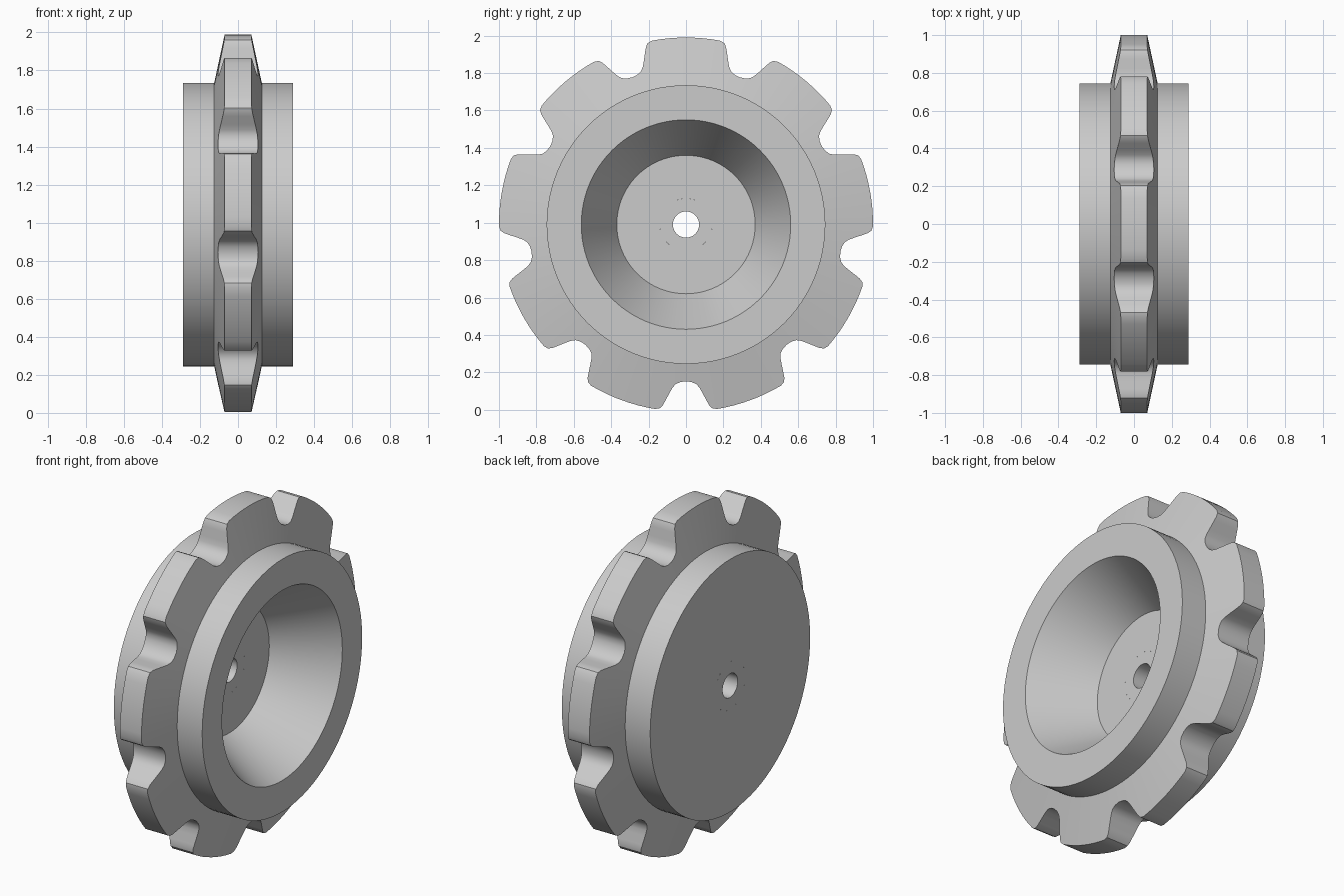
import bpy, bmesh
from math import sin, cos, pi, atan2, hypot

cube = bpy.data.objects.get("Cube")
if cube:
    bpy.data.objects.remove(cube, do_unlink=True)

CENTER_Z = 0.99
TEETH = 9

steel = bpy.data.materials.new("grey steel")
steel.use_nodes = True
steel.diffuse_color = (0.6, 0.6, 0.6, 1)
steel.node_tree.nodes["Principled BSDF"].inputs["Base Color"].default_value = (0.6, 0.6, 0.6, 1)


def loft(name, rings):
    """Join closed rings of points into a closed tube, wrapping around both ways."""
    bm = bmesh.new()
    rows = [[bm.verts.new(p) for p in ring] for ring in rings]
    for i, row in enumerate(rows):
        after = rows[(i + 1) % len(rows)]
        for j in range(len(row)):
            k = (j + 1) % len(row)
            bm.faces.new((row[j], row[k], after[k], after[j]))
    bmesh.ops.recalc_face_normals(bm, faces=bm.faces)
    mesh = bpy.data.meshes.new(name)
    bm.to_mesh(mesh)
    bm.free()
    mesh.materials.append(steel)
    obj = bpy.data.objects.new(name, mesh)
    obj.location.z = CENTER_Z
    bpy.context.collection.objects.link(obj)
    bpy.ops.object.select_all(action='DESELECT')
    obj.select_set(True)
    bpy.context.view_layer.objects.active = obj
    bpy.ops.object.shade_smooth_by_angle(angle=0.6)
    return obj


def polar(x, r, a):
    return (x, r * cos(a), r * sin(a))


def lathe(name, profile, steps):
    """Turn a closed (x, radius) profile around the x axis."""
    angles = [2 * pi * i / steps for i in range(steps)]
    return loft(name, [[polar(x, r, a) for x, r in profile] for a in angles])


# Hub drum with a conical recess on its left side
lathe("hub", [(-0.288, 0.14), (-0.288, 0.745), (0.288, 0.745),
              (0.288, 0.56), (-0.055, 0.37), (-0.055, 0.14)], 96)

# Axle bushing, flush with the hub floor and back
lathe("axle_bushing", [(-0.288, 0.07), (-0.288, 0.14),
                       (-0.055, 0.14), (-0.055, 0.07)], 48)

# Half of one notch: tangential offset and radial distance
half_notch = [(0, 0.838), (0.03, 0.842), (0.055, 0.853), (0.072, 0.872), (0.088, 0.9),
              (0.112, 0.945), (0.124, 0.966), (0.14, 0.982), (0.165, 0.986)]
half = [(atan2(t, r), hypot(t, r)) for t, r in half_notch]
notch = [(-a, r) for a, r in reversed(half[1:])] + half

# Outline of the toothed rim: a notch then a round tooth tip, repeated
pitch = 2 * pi / TEETH
tip_start = half[-1][0]
tip_span = pitch - 2 * tip_start
outline = []
for n in range(TEETH):
    base = -pi / 2 + n * pitch
    outline += [(base + a, r) for a, r in notch]
    outline += [(base + tip_start + tip_span * i / 8, 1.0) for i in range(1, 8)]


def half_width(r):
    return 0.125 - 0.055 * (r - 0.745) / 0.255


# Sprocket rim, thinner towards the tooth tips
INNER = 0.7
loft("toothed_rim", [
    [polar(-half_width(INNER), INNER, a) for a, r in outline],
    [polar(-half_width(r), r, a) for a, r in outline],
    [polar(half_width(r), r, a) for a, r in outline],
    [polar(half_width(INNER), INNER, a) for a, r in outline]])
